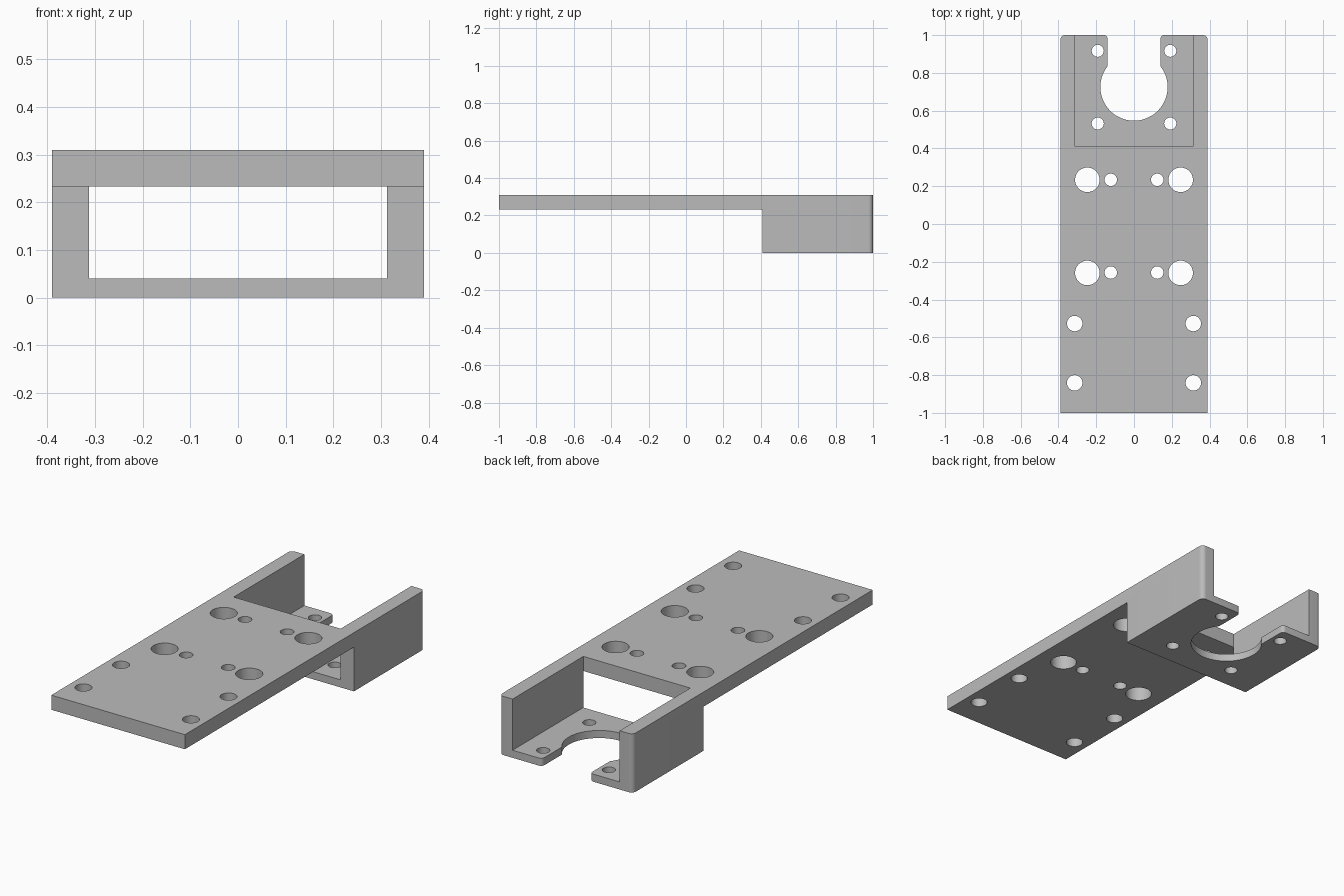
import bpy, bmesh, math

if "Cube" in bpy.data.objects:
    bpy.data.objects.remove(bpy.data.objects["Cube"])

W, WALL_IN, STEP = 0.39, 0.3125, 0.41      # half width, inner wall face, step position
TOP, PLATE_Z, FLOOR_Z = 0.31, 0.233, 0.04


def arc(cx, cy, r, a0, a1, n):
    """Points on an arc, angles in degrees."""
    return [(cx + r * math.cos(math.radians(a0 + (a1 - a0) * i / n)),
             cy + r * math.sin(math.radians(a0 + (a1 - a0) * i / n))) for i in range(n + 1)]


def rect(x, y0, y1):
    return [(-x, y0), (x, y0), (x, y1), (-x, y1)]


def prisms(name, outlines, z0, z1):
    """One object made of upright prisms, one per outline (counter-clockwise)."""
    bm = bmesh.new()
    for pts in outlines:
        lo = [bm.verts.new((x, y, z0)) for x, y in pts]
        hi = [bm.verts.new((x, y, z1)) for x, y in pts]
        bm.faces.new(lo[::-1])
        bm.faces.new(hi)
        for i in range(len(pts)):
            j = (i + 1) % len(pts)
            bm.faces.new((lo[i], lo[j], hi[j], hi[i]))
    mesh = bpy.data.meshes.new(name)
    bm.to_mesh(mesh)
    bm.free()
    ob = bpy.data.objects.new(name, mesh)
    bpy.context.collection.objects.link(ob)
    return ob


# Solid block with rounded back corners
r = 0.025
block = ([(-W, -1), (W, -1)] + arc(W - r, 1 - r, r, 0, 90, 8)
         + arc(-W + r, 1 - r, r, 90, 180, 8))
bracket = prisms("mounting_bracket", [block], 0, TOP)

# Keyhole slot: round seat, straight mouth, rounded lips
R, M, f = 0.178, 0.14, 0.02
a = math.degrees(math.acos(M / R))
lip = arc(M + f, 1 - f, f, 180, 90, 6)
right_lip = lip + [(M + f, 1.1)]
left_lip = [(-x, y) for x, y in reversed(right_lip)]
slot = arc(0, 0.725, R, 180 - a, 360 + a, 56) + right_lip + left_lip

# Screw holes: x, y, radius, mirrored left and right
holes = [(0.192, 0.917, 0.032), (0.192, 0.532, 0.032),
         (0.247, 0.234, 0.065), (0.123, 0.234, 0.033),
         (0.247, -0.259, 0.065), (0.123, -0.257, 0.033),
         (0.314, -0.527, 0.041), (0.314, -0.841, 0.041)]
circles = [arc(s * x, y, rad, 0, 352.5, 47) for x, y, rad in holes for s in (1, -1)]

# Cut the space under the plate, the pocket between the walls, then all openings
cutters = [prisms("underside_cutter", [rect(0.6, -1.2, STEP)], -0.2, PLATE_Z),
           prisms("pocket_cutter", [rect(WALL_IN, STEP, 1.2)], FLOOR_Z, 0.6),
           prisms("opening_cutter", [slot] + circles, -0.2, 0.6)]
bpy.context.view_layer.objects.active = bracket
bracket.select_set(True)
for c in cutters:
    c.hide_render = True
    mod = bracket.modifiers.new(c.name, 'BOOLEAN')
    mod.operation = 'DIFFERENCE'
    mod.solver = 'EXACT'
    mod.object = c
    bpy.ops.object.modifier_apply(modifier=mod.name)
    bpy.data.objects.remove(c)

# Plain grey finish
grey = bpy.data.materials.new("grey_metal")
grey.diffuse_color = (0.5, 0.5, 0.5, 1)
grey.use_nodes = True
grey.node_tree.nodes["Principled BSDF"].inputs["Base Color"].default_value = grey.diffuse_color
bracket.data.materials.clear()
bracket.data.materials.append(grey)
bpy.ops.object.shade_smooth_by_angle(angle=math.radians(30))
